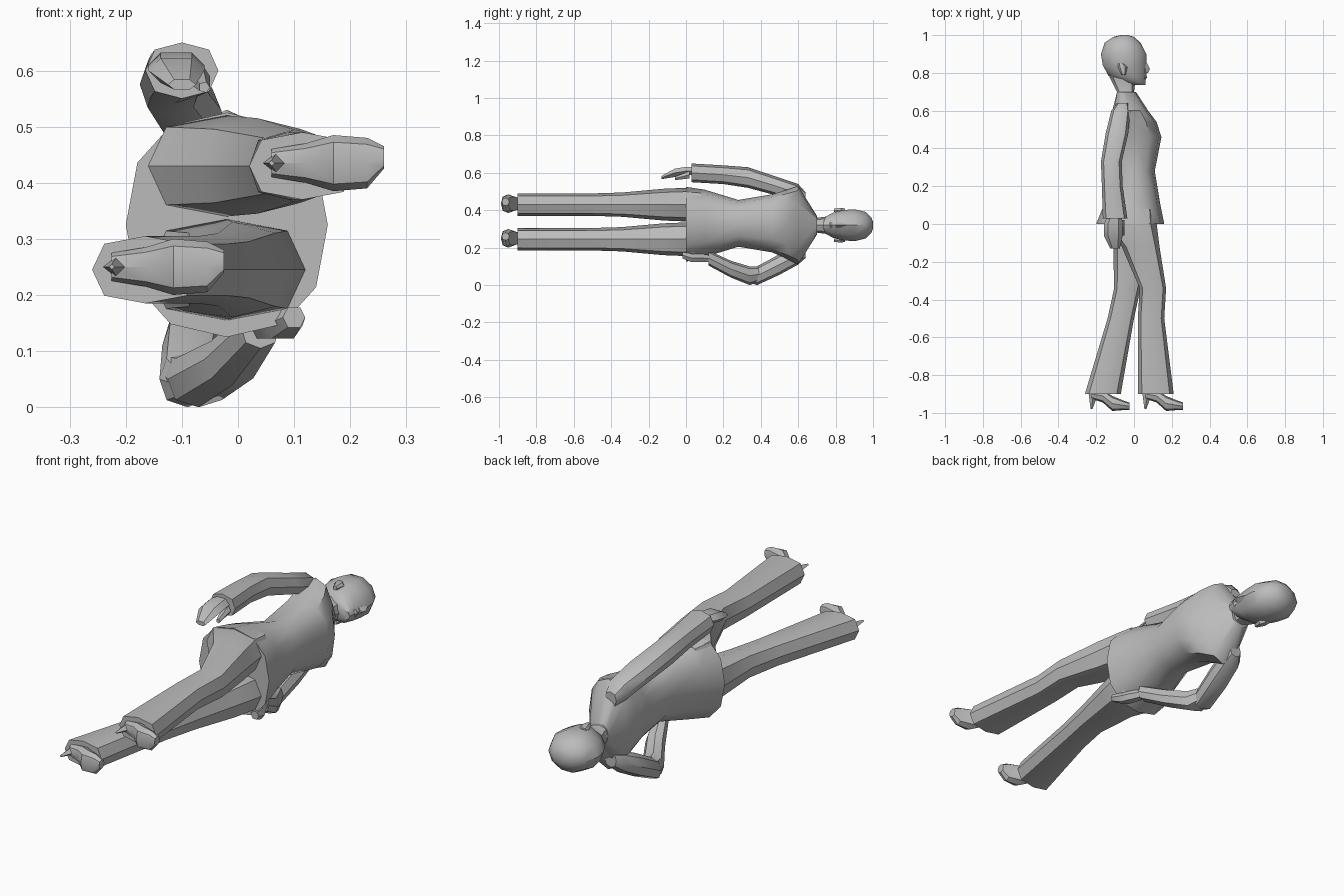
import bpy, bmesh
from math import sin, cos, pi, copysign, radians

cube = bpy.data.objects.get("Cube")
if cube:
    bpy.data.objects.remove(cube)

grey = bpy.data.materials.new("plain grey")
grey.use_nodes = True
colour = (.5, .5, .5, 1)
grey.diffuse_color = colour
grey.node_tree.nodes["Principled BSDF"].inputs["Base Color"].default_value = colour


def ring(y, x, depth, width, z=.32):
    """Centre of a cross-section, its front to back depth and side to side width."""
    return x, y, z, depth / 2, width / 2


def rounded(value, power):
    return copysign(abs(value) ** power, value)


def loft(name, rings, sides=8, power=.85, along="y", crease=35):
    """Skin a closed body over cross-sections stacked along one axis."""
    bm = bmesh.new()
    loops = []
    for x, y, z, depth, width in rings:
        loop = []
        for i in range(sides):
            angle = 2 * pi * i / sides
            a = depth * rounded(cos(angle), power)
            b = width * rounded(sin(angle), power)
            corner = (x + a, y, z + b) if along == "y" else (x, y + a, z + b)
            loop.append(bm.verts.new(corner))
        loops.append(loop)
    for low, high in zip(loops, loops[1:]):
        for i in range(sides):
            j = (i + 1) % sides
            bm.faces.new((low[i], low[j], high[j], high[i]))
    bm.faces.new(loops[0])
    bm.faces.new(loops[-1])
    bmesh.ops.recalc_face_normals(bm, faces=bm.faces)
    mesh = bpy.data.meshes.new(name)
    bm.to_mesh(mesh)
    bm.free()
    mesh.materials.append(grey)
    part = bpy.data.objects.new(name, mesh)
    bpy.context.collection.objects.link(part)
    bpy.ops.object.select_all(action="DESELECT")
    part.select_set(True)
    bpy.context.view_layer.objects.active = part
    bpy.ops.object.shade_smooth_by_angle(angle=radians(crease))


def trouser_leg(side, z, thigh, knee, shin, hem):
    """Flared leg; the last four values are how far forward each joint sits."""
    loft(side + "_trouser_leg", [
        ring(y=.08, x=-.01, z=z, depth=.24, width=.16),
        ring(y=0, x=-.02, z=z, depth=.28, width=.18),
        ring(y=-.12, x=thigh, z=z, depth=.2, width=.17),
        ring(y=-.34, x=knee, z=z, depth=.14, width=.13),
        ring(y=-.5, x=shin, z=z, depth=.14, width=.12),
        ring(y=-.9, x=hem, z=z, depth=.19, width=.12),
    ], power=.75, crease=30)


def shoe(side, heel, z):
    """High heeled shoe, skinned from the heel forward to the toe."""
    loft(side + "_shoe", [
        ring(x=heel, y=-.9, z=z, depth=.05, width=.05),
        ring(x=heel + .06, y=-.91, z=z, depth=.07, width=.07),
        ring(x=heel + .11, y=-.95, z=z, depth=.08, width=.1),
        ring(x=heel + .17, y=-.96, z=z, depth=.05, width=.09),
        ring(x=heel + .2, y=-.965, z=z + .01, depth=.04, width=.04),
    ], along="x")
    loft(side + "_heel", [
        ring(y=-.98, x=heel, z=z, depth=.01, width=.01),
        ring(y=-.9, x=heel + .01, z=z, depth=.05, width=.04),
    ], sides=4)


# Jacket with flared hem, waist, bust, shoulders and collar
loft("jacket", [
    ring(y=0, x=-.02, z=.325, depth=.36, width=.4),
    ring(y=.1, x=-.01, z=.33, depth=.3, width=.36),
    ring(y=.28, x=0, z=.33, depth=.22, width=.25),
    ring(y=.46, x=.01, z=.33, depth=.27, width=.31),
    ring(y=.54, x=-.005, z=.325, depth=.25, width=.37),
    ring(y=.6, x=-.02, depth=.19, width=.42),
    ring(y=.7, x=-.04, depth=.1, width=.1),
], sides=12)

# Neck and head
loft("neck", [
    ring(y=.64, x=-.04, depth=.12, width=.12),
    ring(y=.7, x=-.045, depth=.09, width=.08),
    ring(y=.78, x=-.06, depth=.14, width=.1),
])
loft("head", [
    ring(y=.735, x=.025, depth=.07, width=.05),
    ring(y=.75, x=0, depth=.12, width=.1),
    ring(y=.785, x=-.035, depth=.2, width=.14),
    ring(y=.84, x=-.05, depth=.23, width=.17),
    ring(y=.9, x=-.055, depth=.24, width=.18),
    ring(y=.96, x=-.06, depth=.19, width=.15),
    ring(y=.99, x=-.055, depth=.11, width=.09),
    ring(y=1, x=-.05, depth=.04, width=.04),
], sides=10, power=1, crease=40)

# Face and ears
loft("nose", [
    ring(y=.8, x=.06, depth=.03, width=.03),
    ring(y=.82, x=.06, depth=.05, width=.03),
    ring(y=.87, x=.055, depth=.01, width=.01),
], sides=4, power=1)
loft("lips", [
    ring(y=.76, x=.04, depth=.03, width=.02),
    ring(y=.775, x=.05, depth=.04, width=.04),
    ring(y=.79, x=.05, depth=.03, width=.02),
], sides=6)
for side, sign in (("left", 1), ("right", -1)):
    ear = .32 + sign * .08
    loft(side + "_ear", [
        ring(y=.79, x=-.055, z=ear, depth=.02, width=.02),
        ring(y=.83, x=-.06, z=ear, depth=.05, width=.03),
        ring(y=.85, x=-.07, z=ear, depth=.03, width=.02),
    ], sides=6)

# Straight arm hanging beside the body
loft("left_sleeve", [
    ring(y=.64, x=-.06, z=.46, depth=.06, width=.07),
    ring(y=.6, x=-.07, z=.49, depth=.1, width=.1),
    ring(y=.48, x=-.09, z=.53, depth=.12, width=.1),
    ring(y=.33, x=-.12, z=.575, depth=.11, width=.11),
    ring(y=.2, x=-.115, z=.59, depth=.11, width=.1),
    ring(y=.03, x=-.1, z=.6, depth=.13, width=.1),
])
loft("left_hand", [
    ring(y=.06, x=-.1, z=.61, depth=.06, width=.05),
    ring(y=0, x=-.11, z=.61, depth=.1, width=.05),
    ring(y=-.06, x=-.11, z=.6, depth=.1, width=.05),
    ring(y=-.13, x=-.1, z=.575, depth=.05, width=.02),
], sides=6)
loft("left_thumb", [
    ring(y=.02, x=-.07, z=.59, depth=.04, width=.04),
    ring(y=-.06, x=-.06, z=.57, depth=.02, width=.02),
], sides=5)

# Bent arm with the elbow out and the hand in front of the hip
loft("right_upper_sleeve", [
    ring(y=.64, x=-.06, z=.18, depth=.06, width=.07),
    ring(y=.6, x=-.07, z=.16, depth=.1, width=.1),
    ring(y=.5, x=-.08, z=.11, depth=.11, width=.11),
    ring(y=.38, x=-.09, z=.05, depth=.1, width=.1),
    ring(y=.33, x=-.08, z=.04, depth=.06, width=.05),
])
loft("right_lower_sleeve", [
    ring(y=.4, x=-.09, z=.06, depth=.09, width=.08),
    ring(y=.34, x=-.07, z=.05, depth=.11, width=.1),
    ring(y=.24, x=-.01, z=.085, depth=.1, width=.09),
    ring(y=.12, x=.04, z=.145, depth=.07, width=.08),
])
loft("right_hand", [
    ring(y=.14, x=.04, z=.14, depth=.04, width=.04),
    ring(y=.08, x=.06, z=.145, depth=.06, width=.05),
    ring(y=.03, x=.08, z=.145, depth=.07, width=.05),
    ring(y=-.02, x=.1, z=.16, depth=.04, width=.04),
], sides=6)
loft("right_thumb", [
    ring(y=.1, x=.05, z=.17, depth=.03, width=.03),
    ring(y=.03, x=.09, z=.18, depth=.02, width=.02),
], sides=5)

# One leg steps forward while the other trails
trouser_leg("left", z=.43, thigh=.035, knee=.1, shin=.09, hem=.115)
trouser_leg("right", z=.245, thigh=-.01, knee=-.035, shin=-.07, hem=-.165)
shoe("left", heel=.06, z=.435)
shoe("right", heel=-.225, z=.25)
